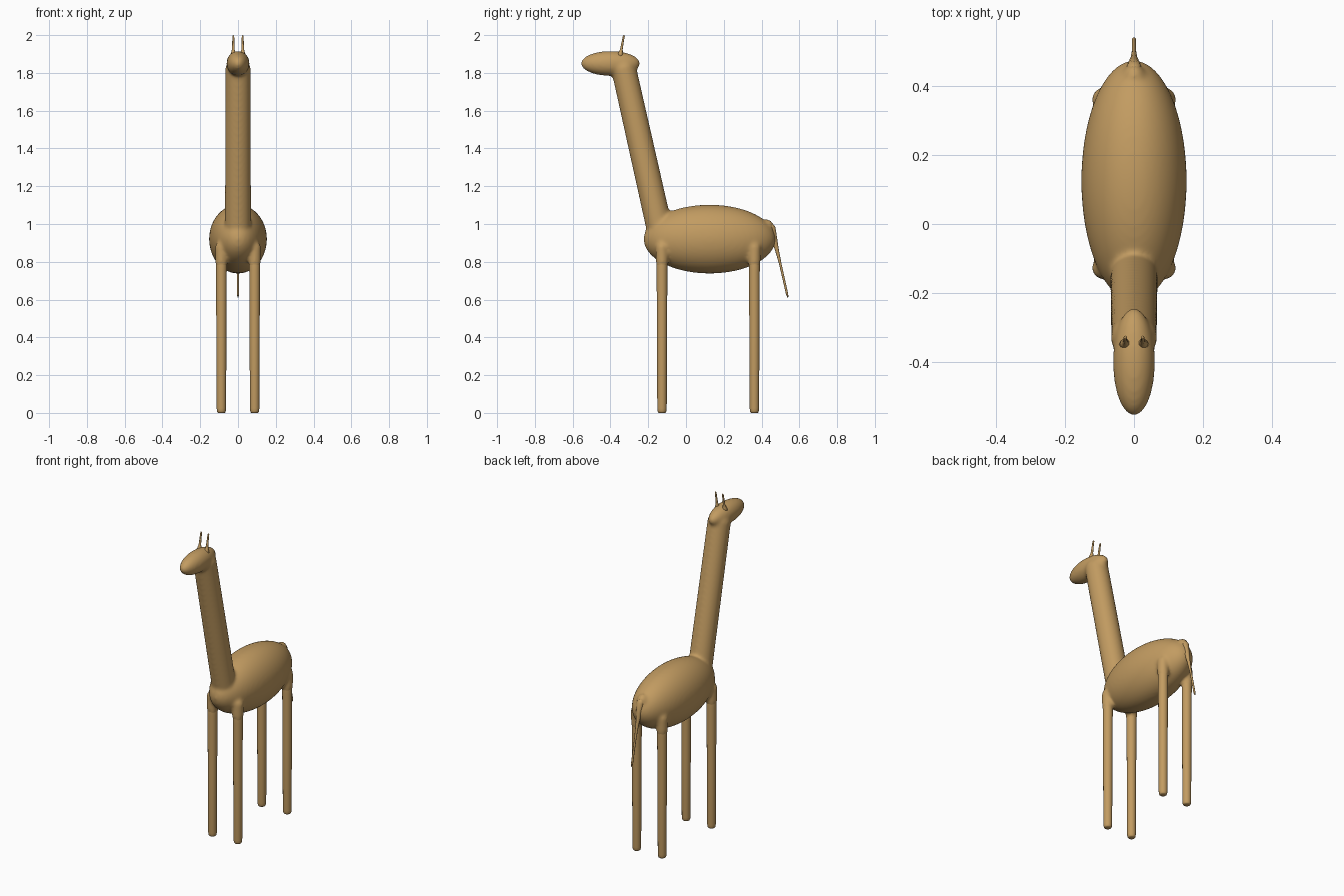
import bpy, bmesh, math
from mathutils import Vector

cube = bpy.data.objects.get("Cube")
if cube:
    bpy.data.objects.remove(cube, do_unlink=True)

TAN = (0.54, 0.33, 0.12, 1.0)
hide = bpy.data.materials.new("tan hide")
hide.use_nodes = True
hide.diffuse_color = TAN
hide.node_tree.nodes["Principled BSDF"].inputs["Base Color"].default_value = TAN


def finish(name, bm):
    bmesh.ops.recalc_face_normals(bm, faces=bm.faces)
    for face in bm.faces:
        face.smooth = True
    mesh = bpy.data.meshes.new(name)
    bm.to_mesh(mesh)
    bm.free()
    mesh.materials.append(hide)
    obj = bpy.data.objects.new(name, mesh)
    bpy.context.collection.objects.link(obj)
    return obj


def add_ellipsoid(bm, centre, radii):
    made = bmesh.ops.create_uvsphere(bm, u_segments=48, v_segments=32, radius=1)
    for v in made["verts"]:
        v.co = Vector(centre) + Vector(a * b for a, b in zip(v.co, radii))


def add_tube(bm, stations, sides=24):
    """Sweep a circle through (x, y, z, radius) stations and cap both ends."""
    points = [Vector(s[:3]) for s in stations]
    rings = []
    for i, p in enumerate(points):
        along = points[min(i + 1, len(points) - 1)] - points[max(i - 1, 0)]
        side = Vector((1, 0, 0))
        other = along.cross(side).normalized()
        side = other.cross(along).normalized()
        turns = [2 * math.pi * k / sides for k in range(sides)]
        rings.append([bm.verts.new(p + stations[i][3] * (math.cos(t) * side + math.sin(t) * other))
                      for t in turns])
    for low, high in zip(rings, rings[1:]):
        for k in range(sides):
            n = (k + 1) % sides
            bm.faces.new((low[k], low[n], high[n], high[k]))
    bm.faces.new(rings[0])
    bm.faces.new(rings[-1])


LEG_X, FRONT_Y, BACK_Y = 0.088, -0.127, 0.362

# Trunk, neck, head and shoulder stubs fused into one soft skin
bm = bmesh.new()
add_ellipsoid(bm, (0, 0.125, 0.92), (0.153, 0.35, 0.182))
add_ellipsoid(bm, (0, -0.4, 1.85), (0.061, 0.157, 0.066))
add_tube(bm, [(0, -0.123, 0.9, 0.07), (0, -0.318, 1.77, 0.067),
              (0, -0.332, 1.83, 0.067), (0, -0.338, 1.857, 0.055)])
for x in (-LEG_X, LEG_X):
    for y in (FRONT_Y, BACK_Y):
        add_tube(bm, [(x, y, 0.76, 0.027), (x, y, 0.8, 0.033),
                      (x, y, 0.885, 0.034), (x, y, 0.905, 0.02)])
add_ellipsoid(bm, (0, 0.43, 0.985), (0.033, 0.035, 0.04))
body = finish("body_neck_and_head", bm)
remesh = body.modifiers.new("fuse", "REMESH")
remesh.mode = "VOXEL"
remesh.voxel_size = 0.008
remesh.use_smooth_shade = True
soften = body.modifiers.new("soften", "SMOOTH")
soften.factor = 0.5
soften.iterations = 16
bpy.context.view_layer.objects.active = body
for modifier in ("fuse", "soften"):
    bpy.ops.object.modifier_apply(modifier=modifier)

# Legs with rounded feet
for side, x in (("left", LEG_X), ("right", -LEG_X)):
    for end, y in (("front", FRONT_Y), ("back", BACK_Y)):
        bm = bmesh.new()
        profile = [(0, 0.017), (0.003, 0.021), (0.01, 0.0235), (0.025, 0.025),
                   (0.4, 0.0265), (0.76, 0.0285), (0.85, 0.029), (0.88, 0.022)]
        add_tube(bm, [(x, y, z, r) for z, r in profile])
        finish(f"{end}_{side}_leg", bm)

# Horns flaring into the crown
for side, x in (("left", 0.025), ("right", -0.025)):
    bm = bmesh.new()
    add_tube(bm, [(x, -0.35, 1.885, 0.02), (x, -0.346, 1.905, 0.012),
                  (x, -0.342, 1.925, 0.007), (x, -0.335, 1.965, 0.0055),
                  (x, -0.329, 1.995, 0.005), (x, -0.328, 2.0, 0.002)], sides=12)
    finish(f"{side}_horn", bm)

# Tail
bm = bmesh.new()
add_tube(bm, [(0, 0.43, 1.0, 0.024), (0, 0.453, 0.975, 0.022), (0, 0.467, 0.92, 0.016),
              (0, 0.482, 0.86, 0.01), (0, 0.5, 0.785, 0.0065),
              (0, 0.535, 0.63, 0.006), (0, 0.539, 0.612, 0.003)], sides=12)
finish("tail", bm)
